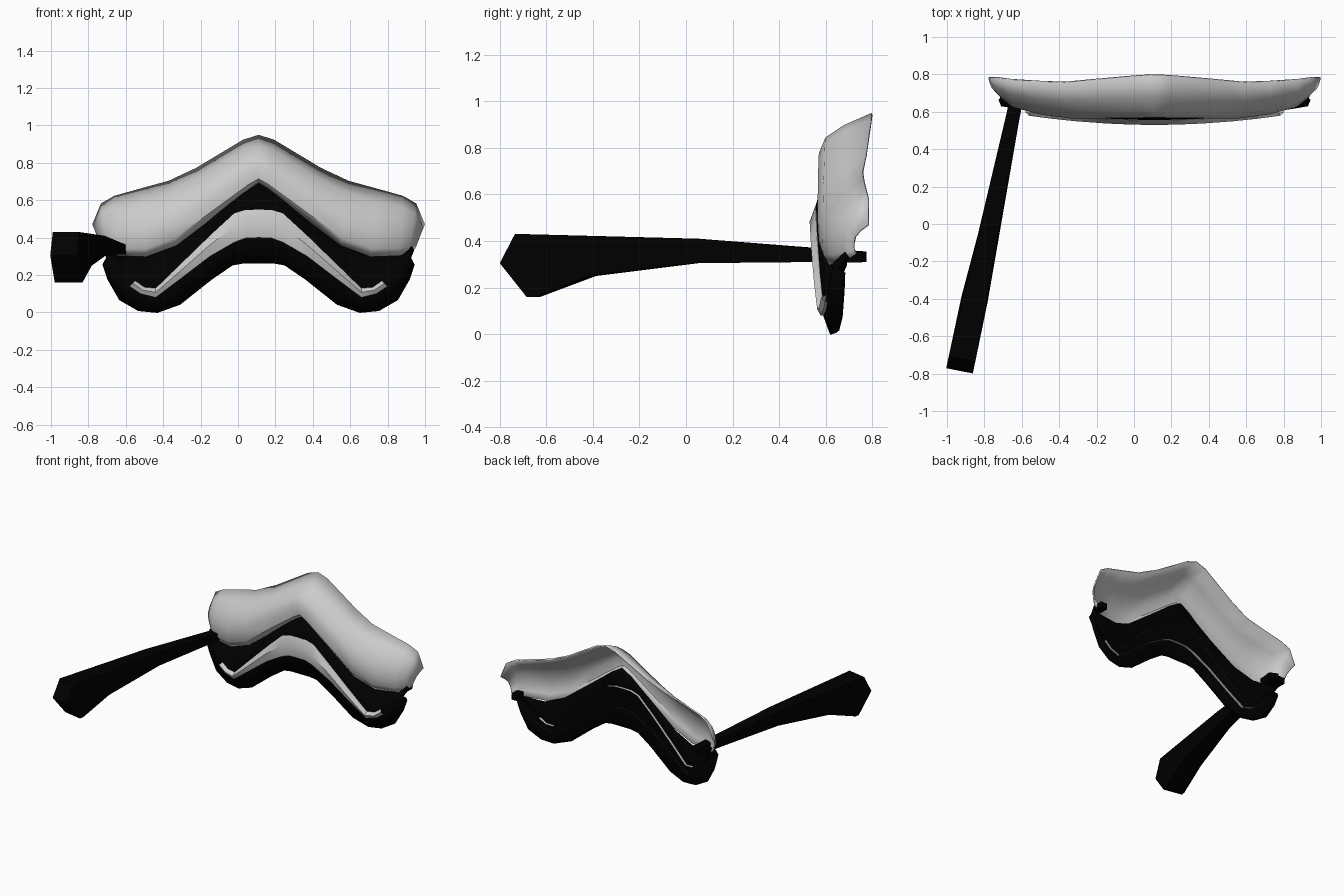
import bpy, bmesh
from math import radians

if "Cube" in bpy.data.objects:
    bpy.data.objects.remove(bpy.data.objects["Cube"])

CX = 0.11  # mirror plane of the mask

black = bpy.data.materials.new("black")
black.diffuse_color = (0, 0, 0, 1)
black.use_nodes = True
black.node_tree.nodes["Principled BSDF"].inputs["Base Color"].default_value = black.diffuse_color


def finish(name, bm, mat=None, thick=0, angle=35, offset=0):
    bmesh.ops.recalc_face_normals(bm, faces=bm.faces)
    me = bpy.data.meshes.new(name)
    bm.to_mesh(me)
    bm.free()
    ob = bpy.data.objects.new(name, me)
    bpy.context.collection.objects.link(ob)
    if mat:
        me.materials.append(mat)
    if thick:
        mod = ob.modifiers.new("thickness", 'SOLIDIFY')
        mod.thickness = thick
        mod.offset = offset
    bpy.ops.object.select_all(action='DESELECT')
    ob.select_set(True)
    bpy.context.view_layer.objects.active = ob
    bpy.ops.object.shade_smooth_by_angle(angle=radians(angle))
    return ob


def mirrored_loft(name, half, **kw):
    """Skin half stations (first at the centre) and their mirror images."""
    full = [[(-d, y, z) for d, y, z in s] for s in half[:0:-1]] + half
    bm = bmesh.new()
    grid = [[bm.verts.new((CX + d, y, z)) for d, y, z in s] for s in full]
    for a, b in zip(grid, grid[1:]):
        for i in range(len(a) - 1):
            bm.faces.new((a[i], b[i], b[i + 1], a[i + 1]))
    return finish(name, bm, **kw)


# Upper shell: rim point (d, y, z) to lower edge point, curling at both edges
shell = [((0, .798, .945), (0, .575, .685)),
         ((.08, .795, .92), (.05, .573, .655)),
         ((.33, .773, .77), (.27, .57, .49)),
         ((.48, .758, .70), (.44, .57, .36)),
         ((.62, .763, .662), (.60, .59, .30)),
         ((.77, .773, .62), (.75, .63, .305)),
         ((.84, .783, .58), (.80, .675, .32)),
         ((.885, .783, .47), (.835, .72, .345))]
curl = [(0, 1), (.2, .47), (.4, .12), (.65, 0), (.88, .02), (1, .17)]
stations = []
for t, b in shell:
    stations.append([(t[0] + (b[0] - t[0]) * f,
                      b[1] + (t[1] - b[1]) * w,
                      t[2] + (b[2] - t[2]) * f) for f, w in curl])
mirrored_loft("upper_shell", stations, thick=.01)

# Lower frame: top edge, slot top, slot bottom, bottom edge as (d, z)
frame = [((0, .70), (0, .55), (0, .40), (0, .265)),
         ((.08, .65), (.07, .548), (.07, .397), (.08, .265)),
         ((.14, .60), (.13, .53), (.13, .375), (.14, .255)),
         ((.27, .50), (.25, .42), (.26, .30), (.25, .18)),
         ((.46, .36), (.42, .255), (.43, .17), (.42, .045)),
         ((.61, .30), (.55, .13), (.55, .08), (.54, .002)),
         ((.66, .30), (.61, .135), (.63, .10), (.64, .012)),
         ((.77, .305), (.66, .17), (.69, .14), (.74, .07)),
         ((.81, .33), (.74, .23), (.76, .20), (.80, .18)),
         ((.825, .345), (.81, .30), (.815, .285), (.825, .26))]


def bend(d, y):
    """Curve the frame backwards towards its ends."""
    return y + .075 * (d / .83) ** 2


def band(name, pick, depth, count=None, **kw):
    """Loft a band whose rows come from pick(station), at the given depths."""
    mirrored_loft(name, [[(d, bend(d, y), z)
                          for (d, z), y in zip(pick(s), depth)]
                         for s in frame[:count]], **kw)


def mix(a, b, f):
    return (a[0] + (b[0] - a[0]) * f, a[1] + (b[1] - a[1]) * f)


band("lower_frame", lambda s: s, (.615, .57, .57, .60), mat=black, thick=.028)

# Pale raised strip along the front, with side walls reaching through
band("front_strip",
     lambda s: (s[1], s[1], mix(s[1], s[2], .45), s[2], s[2]),
     (.605, .555, .53, .545, .605), count=8)

# Dark panel closing the strip from behind
band("back_panel", lambda s: (s[1], s[2]), (.602, .602), count=8, mat=black)

# Side arm: side profile (y, z), widened and slanted outward to the front
profile = [(-.72, .43), (.04, .41), (.55, .37), (.76, .355), (.76, .31),
           (.55, .31), (.04, .305), (-.4, .25), (-.64, .16), (-.67, .16),
           (-.785, .305)]
bm = bmesh.new()
sides = []
for s in (-1, 1):
    ring = []
    for y, z in profile:
        half_w = .047 - .021 * y if y > -.4 else .07 - .003 * (y + .4)
        mid = -.768 + .21 * y
        ring.append(bm.verts.new((mid + s * half_w, y - s * .014, z)))
    sides.append(ring)
    bm.faces.new(ring)
n = len(profile)
for i in range(n):
    j = (i + 1) % n
    bm.faces.new((sides[0][i], sides[0][j], sides[1][j], sides[1][i]))
finish("side_arm", bm, mat=black, angle=20)

# Hinge blocks behind both ends
for side, label in ((-1, "left"), (1, "right")):
    bm = bmesh.new()
    bmesh.ops.create_cube(bm, size=1)
    bmesh.ops.scale(bm, vec=(.05, .07, .045), verts=bm.verts)
    bmesh.ops.translate(bm, vec=(CX + side * .79, .72, .33), verts=bm.verts)
    finish("hinge_" + label, bm, mat=black)
